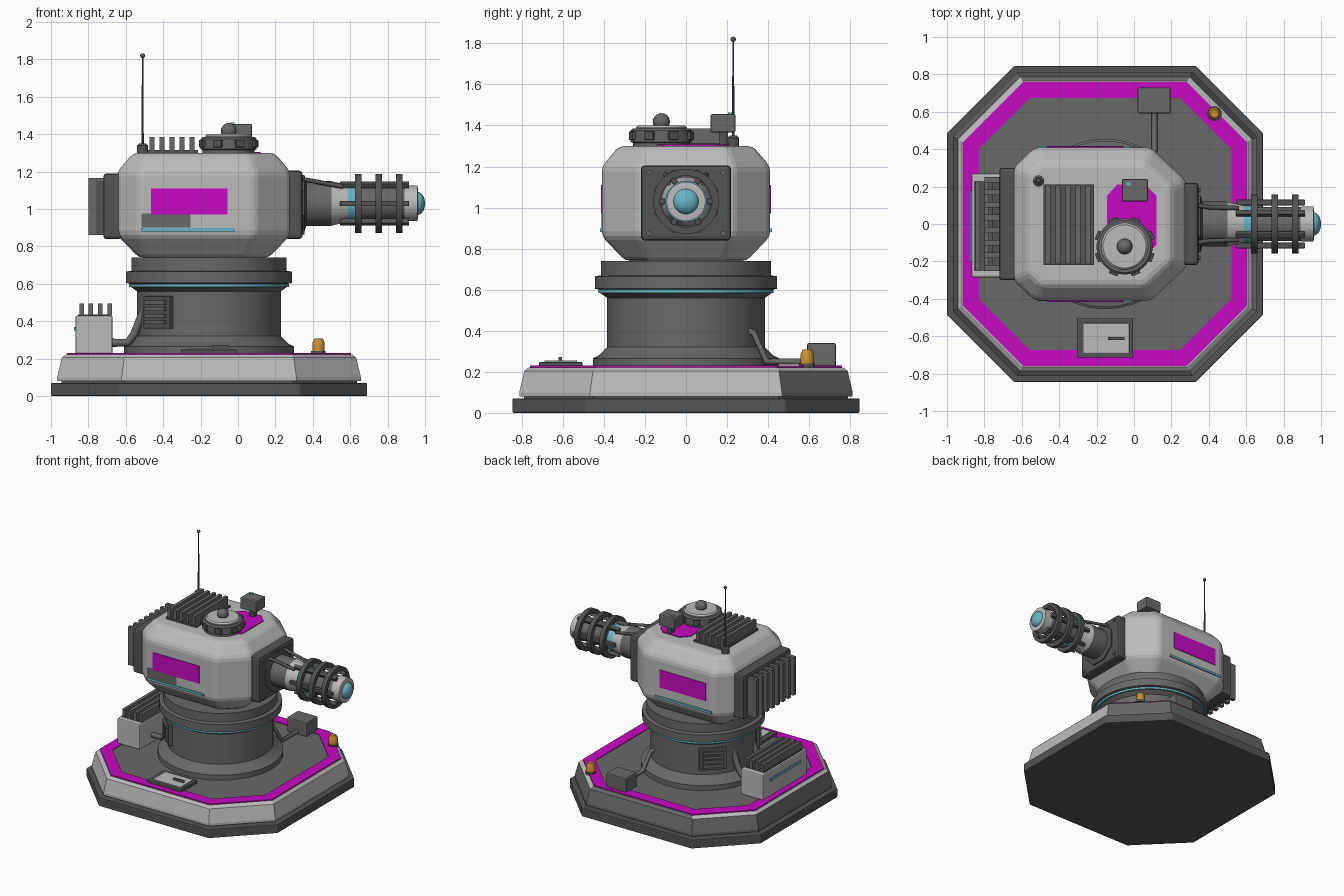
import bpy, bmesh, math
from mathutils import Matrix, Vector

if "Cube" in bpy.data.objects:
    bpy.data.objects.remove(bpy.data.objects["Cube"])


def material(name, r, g, b):
    m = bpy.data.materials.new(name)
    m.use_nodes = True
    m.diffuse_color = (r, g, b, 1)
    m.node_tree.nodes["Principled BSDF"].inputs["Base Color"].default_value = (r, g, b, 1)
    return m


LIGHT = material("light_grey", .5, .5, .5)
GREY = material("mid_grey", .135, .14, .135)
DARK = material("dark_grey", .085, .09, .088)
MAGENTA = material("magenta", .58, .003, .54)
CYAN = material("cyan", .14, .47, .56)
ORANGE = material("orange", .58, .27, .03)
CX = -.155      # axis of base and column
AXIS = 1.03     # height of the barrel axis


def finish(name, bm, mats, bevel=0, smooth=True, segments=2):
    bmesh.ops.recalc_face_normals(bm, faces=bm.faces)
    me = bpy.data.meshes.new(name)
    bm.to_mesh(me)
    bm.free()
    for m in mats if isinstance(mats, list) else [mats]:
        me.materials.append(m)
    if smooth:
        me.polygons.foreach_set("use_smooth", [True] * len(me.polygons))
        me.set_sharp_from_angle(angle=math.radians(32))
    ob = bpy.data.objects.new(name, me)
    bpy.context.collection.objects.link(ob)
    if bevel:
        mod = ob.modifiers.new("bevel", "BEVEL")
        mod.width, mod.segments, mod.limit_method = bevel, segments, "ANGLE"
    return ob


def box(name, x, y, z, mat, bevel=0, turn=None):
    """Box from (min, max) pairs."""
    bm = bmesh.new()
    bmesh.ops.create_cube(bm, size=1)
    for v in bm.verts:
        v.co = Vector([(a + b) / 2 + c * (b - a) for (a, b), c in zip((x, y, z), v.co)])
    if turn:
        bm.transform(turn)
    return finish(name, bm, mat, bevel, False)


def skin(bm, rings, closed=False):
    loops = [[bm.verts.new(p) for p in ring] for ring in rings]
    pairs = list(zip(loops, loops[1:])) + ([(loops[-1], loops[0])] if closed else [])
    for a, b in pairs:
        for i in range(len(a)):
            j = (i + 1) % len(a)
            bm.faces.new((a[i], a[j], b[j], b[i]))
    if not closed:
        bm.faces.new(loops[0])
        bm.faces.new(loops[-1])


def lathe(name, profile, mat, at=(0, 0, 0), along_x=False, sides=32, closed=False):
    """Turn (radius, height) points about z, or about x."""
    bm = bmesh.new()
    turns = [2 * math.pi * (i + .5) / sides for i in range(sides)]
    skin(bm, [[(r * math.cos(t), r * math.sin(t), h) for t in turns] for r, h in profile], closed)
    if along_x:
        bm.transform(Matrix.Rotation(math.pi / 2, 4, "Y"))
    bm.transform(Matrix.Translation(at))
    return finish(name, bm, mat)


def dome(r, h, z=0, steps=6):
    return [(max(r * math.cos(a), .001), z + h * math.sin(a))
            for a in [math.pi / 2 * i / steps for i in range(steps + 1)]]


def ball(name, r, at, mat):
    bm = bmesh.new()
    bmesh.ops.create_uvsphere(bm, u_segments=16, v_segments=10, radius=r,
                              matrix=Matrix.Translation(at))
    return finish(name, bm, mat)


def pipe(name, points, r, mat):
    cu = bpy.data.curves.new(name, "CURVE")
    cu.dimensions, cu.bevel_depth, cu.bevel_resolution, cu.use_fill_caps = "3D", r, 2, True
    sp = cu.splines.new("POLY")
    sp.points.add(len(points) - 1)
    for p, co in zip(sp.points, points):
        p.co = (*co, 1)
    cu.materials.append(mat)
    ob = bpy.data.objects.new(name, cu)
    bpy.context.collection.objects.link(ob)


def octagon(half, flat, z):
    pts = [(half, -flat), (half, flat), (flat, half), (-flat, half)]
    pts += [(-x, -y) for x, y in pts]
    return [(x + CX, y, z) for x, y in pts]


def octagon_block(name, layers, mat, closed=False, bevel=0):
    bm = bmesh.new()
    skin(bm, [octagon(*layer) for layer in layers], closed)
    return finish(name, bm, mat, bevel, False)


# Base: plinth, painted rim, deck and border
octagon_block("plinth", [(.845, .485, 0), (.845, .485, .07)], DARK, bevel=.006)
octagon_block("rim_gap", [(.79, .45, .065), (.79, .45, .09)], DARK)
rim = octagon_block("rim", [(.812, .467, .08), (.812, .467, .1), (.787, .453, .205), (.765, .44, .222)],
                    [LIGHT, GREY])
for p in rim.data.polygons:
    if p.normal.y > .6 or p.normal.x < -.8:
        p.material_index = 1
octagon_block("deck", [(.68, .4, .21), (.68, .4, .225)], GREY)
octagon_block("deck_border", [(.76, .437, .215), (.76, .437, .23), (.675, .4, .23), (.675, .4, .215)],
              MAGENTA, closed=True)

# Column
lathe("column", [(.455, .22), (.455, .265), (.425, .28), (.385, .32), (.385, .56), (.42, .585),
                 (.42, .6), (.445, .605), (.445, .665), (.415, .67), (.415, .74)],
      GREY, (CX, 0, 0), sides=48)
lathe("glow_ring", [(.4, .584), (.428, .584), (.428, .6), (.4, .6)], CYAN, (CX, 0, 0), sides=48, closed=True)
for side, name in ((1, "rear"), (-1, "front")):
    turn = Matrix.Translation((CX, 0, 0)) @ Matrix.Rotation(side * math.radians(135), 4, "Z")
    box(name + "_vent_frame", (.36, .4), (-.1, .1), (.36, .535), DARK, .006, turn)
    for i in range(4):
        z = .385 + i * .035
        box(name + "_vent_slat", (.39, .415), (-.075, .075), (z, z + .02), GREY, 0, turn)

# Turret body, lofted from an inset footprint
def footprint(inset, z):
    pts = [(.28 - inset, .23 - inset * .4), (.09 - inset * .4, .41 - inset),
           (-.53 + inset * .4, .41 - inset), (-.645 + inset, .3 - inset * .4)]
    return [(x, y, z) for x, y in pts] + [(x, -y, z) for x, y in reversed(pts)]


bm = bmesh.new()
skin(bm, [footprint(i, z) for i, z in ((.115, .74), (0, .86), (0, 1.2), (.085, 1.3))])
finish("turret_body", bm, LIGHT, .025, False)

# Side panels, worn patches and light strips
for s, name in ((-1, "front"), (1, "rear")):
    def plate(part, x, z, depth, mat):
        box(name + part, x, tuple(sorted((s * .405, s * depth))), z, mat)
    plate("_panel", (-.465, -.055), (.97, 1.11), .415, MAGENTA)
    plate("_strip", (-.515, -.015), (.88, .898), .418, CYAN)
box("worn_patch", (-.515, -.255), (-.412, -.405), (.9, .975), GREY)

# Rear radiator
box("radiator_mount", (-.72, -.62), (-.3, .3), (.84, 1.19), DARK, .015)
box("radiator_core", (-.76, -.71), (-.25, .25), (.87, 1.15), DARK)
for i in range(8):
    y = -.25 + i * .0675
    box("radiator_fin", (-.8, -.71), (y, y + .03), (.86, 1.165), GREY)

# Barrel mount
box("barrel_mount", (.25, .345), (-.22, .22), (.84, 1.205), DARK, .018)
lathe("mount_ring", [(.165, .34), (.165, .355), (.13, .365)], DARK, (0, 0, AXIS), True, 8)
for y in (-.18, .18):
    for z in (.875, 1.17):
        lathe("mount_bolt", [(.013, .34), (.013, .355)], GREY, (0, y, z), True, 8)


def barrel(name, profile, mat, closed=False, sides=32):
    lathe(name, profile, mat, (0, 0, AXIS), True, sides, closed)


# Barrel, cage and lens
barrel("barrel_root", [(.12, .34), (.12, .5)], GREY)
barrel("barrel_sleeve", [(.12, .5), (.105, .56), (.1, .585)], LIGHT)
barrel("barrel_glow", [(.1, .585), (.1, .635)], CYAN)
barrel("barrel_core", [(.09, .63), (.09, .91)], GREY)
barrel("muzzle", [(.095, .89), (.095, .96), (.065, .963)], LIGHT)
barrel("lens", dome(.062, .04, .96), CYAN)
for x in (.625, .735, .845):
    barrel("cage_ring", [(.125, x), (.16, x), (.16, x + .035), (.125, x + .035)], DARK, True, 24)
for i in range(6):
    turn = Matrix.Translation((0, 0, AXIS)) @ Matrix.Rotation(math.pi / 3 * (i + .5), 4, "X")
    box("cage_bar", (.545, .915), (-.014, .014), (.1, .13), DARK, .004, turn)
for s in (-1, 1):
    pipe("barrel_cable", [(.34, s * .1, 1.16), (.4, s * .09, 1.15), (.56, s * .085, 1.12)], .012, DARK)

# Roof vent and antenna
box("roof_vent", (-.485, -.215), (-.22, .21), (1.29, 1.315), DARK)
for i in range(5):
    x = -.472 + i * .0535
    box("roof_fin", (x, x + .026), (-.215, .205), (1.31, 1.385), GREY)
lathe("antenna_base", [(.03, 1.28), (.03, 1.34), (.018, 1.35)], DARK, (-.51, .23, 0), sides=12)
lathe("antenna_rod", [(.007, 1.34), (.004, 1.82)], DARK, (-.51, .23, 0), sides=8)
ball("antenna_tip", .013, (-.51, .23, 1.82), DARK)

# Roof patch, hatch and sensor
bm = bmesh.new()
patch = [(-.145, .15), (-.09, .21), (.06, .21), (.12, .15), (.12, -.11), (.06, -.17), (-.09, -.17), (-.145, -.11)]
skin(bm, [[(x, y, z) for x, y in patch] for z in (1.297, 1.306)])
finish("roof_patch", bm, MAGENTA, smooth=False)
HATCH = (-.05, -.12, 0)
lathe("hatch_ring", [(.14, 1.29), (.14, 1.315), (.15, 1.32), (.15, 1.375), (.14, 1.385)], GREY, HATCH)
lathe("hatch_lid", [(.125, 1.38), (.125, 1.39), (.115, 1.4)], LIGHT, HATCH)
ball("hatch_knob", .042, (-.05, -.12, 1.418), GREY)
for i in range(8):
    turn = Matrix.Translation(HATCH) @ Matrix.Rotation(math.pi / 4 * (i + .5), 4, "Z")
    box("hatch_clamp", (.13, .163), (-.025, .025), (1.33, 1.37), DARK, .004, turn)
box("sensor_post", (-.01, .03), (.16, .2), (1.29, 1.37), DARK)
box("sensor_head", (-.065, .075), (.12, .24), (1.365, 1.455), GREY, .008)
box("sensor_light", (-.04, -.02), (.205, .225), (1.45, 1.462), CYAN)

# Power unit beside the column
box("power_unit", (-.87, -.67), (-.285, .27), (.225, .43), LIGHT, .01)
box("power_unit_strip", (-.877, -.865), (-.2, .18), (.35, .37), CYAN)
box("power_unit_top", (-.855, -.68), (-.25, .23), (.425, .437), DARK)
for i in range(4):
    x = -.848 + i * .05
    box("power_unit_fin", (x, x + .024), (-.25, .23), (.43, .495), GREY)
for y in (-.12, .12):
    pipe("power_pipe", [(-.68, y, .285), (-.59, y, .285), (-.555, y, .33), (-.5, y, .47)], .022, GREY)

# Deck hatch, junction box and beacon
box("floor_hatch_frame", (-.305, -.005), (-.715, -.505), (.22, .248), DARK, .005)
box("floor_hatch_lid", (-.27, -.025), (-.69, -.53), (.24, .256), LIGHT, .003)
box("floor_hatch_handle", (-.14, -.05), (-.62, -.605), (.25, .272), DARK)
box("junction_box", (.02, .195), (.59, .73), (.225, .34), GREY, .008)
pipe("junction_pipe", [(.11, .6, .25), (.11, .39, .25), (.08, .33, .39), (.06, .3, .4)], .016, GREY)
lathe("beacon_base", [(.04, .22), (.04, .24)], DARK, (.43, .59, 0), sides=12)
lathe("beacon", [(.034, .238), (.034, .285), (.022, .308)], ORANGE, (.43, .59, 0), sides=12)
